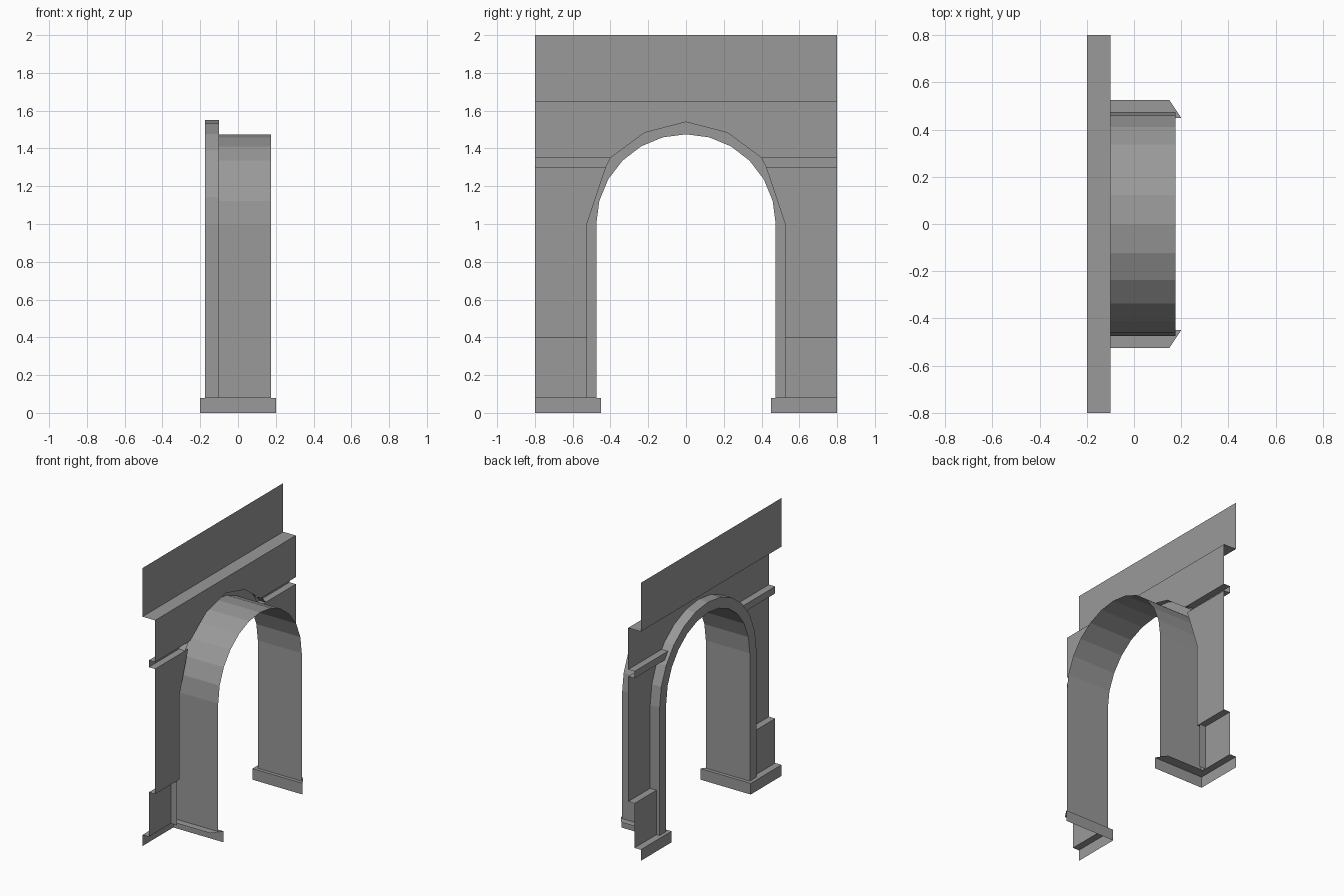
import bpy
from math import cos, sin, pi

if "Cube" in bpy.data.objects:
    bpy.data.objects.remove(bpy.data.objects["Cube"])

# Darker grey stone
stone = bpy.data.materials.new("stone_grey")
stone.diffuse_color = (0.32, 0.32, 0.32, 1.0)
stone.use_nodes = True
stone.node_tree.nodes["Principled BSDF"].inputs["Base Color"].default_value = stone.diffuse_color


def make_object(name, verts, faces, mirror=False):
    mesh = bpy.data.meshes.new(name)
    mesh.from_pydata(verts, [], faces)
    mesh.update()
    mesh.materials.append(stone)
    obj = bpy.data.objects.new(name, mesh)
    bpy.context.collection.objects.link(obj)
    if mirror:
        mod = obj.modifiers.new("mirror", 'MIRROR')
        mod.use_axis = (False, True, False)
        mod.use_clip = True
    return obj


def grid(name, rows, mirror=False):
    """Join equal-length rows of points with quads."""
    n = len(rows[0])
    verts = [p for row in rows for p in row]
    faces = [(i * n + j, i * n + j + 1, (i + 1) * n + j + 1, (i + 1) * n + j)
             for i in range(len(rows) - 1) for j in range(n - 1)]
    return make_object(name, verts, faces, mirror)


def wall_strip(name, profile):
    """Wall half from (x, z, inner y) steps, out to the side edge."""
    return grid(name, [[(x, y, z), (x, 0.8, z)] for x, z, y in profile], True)


# Overhanging header panel with its ledge
wall_strip("header", [(-0.2, 2.0, 0), (-0.2, 1.65, 0), (-0.1, 1.65, 0)])

# Wall area above the arch, with a coarse opening edge
outline = [(0, 1.65), (0.8, 1.65), (0.8, 1.35), (0.40, 1.35), (0.22, 1.483), (0, 1.54)]
make_object("spandrel_wall", [(-0.1, y, z) for y, z in outline],
            [tuple(range(len(outline)))], True)

# Side walls: string moulding, pier and projecting plinth
wall_strip("pier_wall", [
    (-0.1, 1.35, 0.40), (-0.15, 1.35, 0.40), (-0.15, 1.30, 0.424), (-0.1, 1.30, 0.424),
    (-0.1, 1.0, 0.525), (-0.1, 0.4, 0.525), (-0.15, 0.4, 0.525), (-0.15, 0.08, 0.525)])

# Arch: raised trim around the opening plus the deep soffit
section = [(-0.1, 0.55), (-0.175, 0.55), (-0.175, 0.475), (0.175, 0.475)]
rows = [[(x, r, 0.08) for x, r in section]]
for i in range(13):
    a = pi * i / 12
    rows.append([(x, r * cos(a), 1.0 + r * sin(a)) for x, r in section])
rows.append([(x, -r, 0.08) for x, r in section])
grid("arch_lining", rows)

# Base skirting with mitred corners, wrapping from front into the passage
outer = [(-0.2, 0.8), (-0.2, 0.45), (0.2, 0.45)]
inner = [(-0.15, 0.8), (-0.15, 0.525), (0.15, 0.525)]
grid("base_skirting", [[(x, y, 0) for x, y in outer],
                       [(x, y, 0.08) for x, y in outer],
                       [(x, y, 0.08) for x, y in inner]], True)
